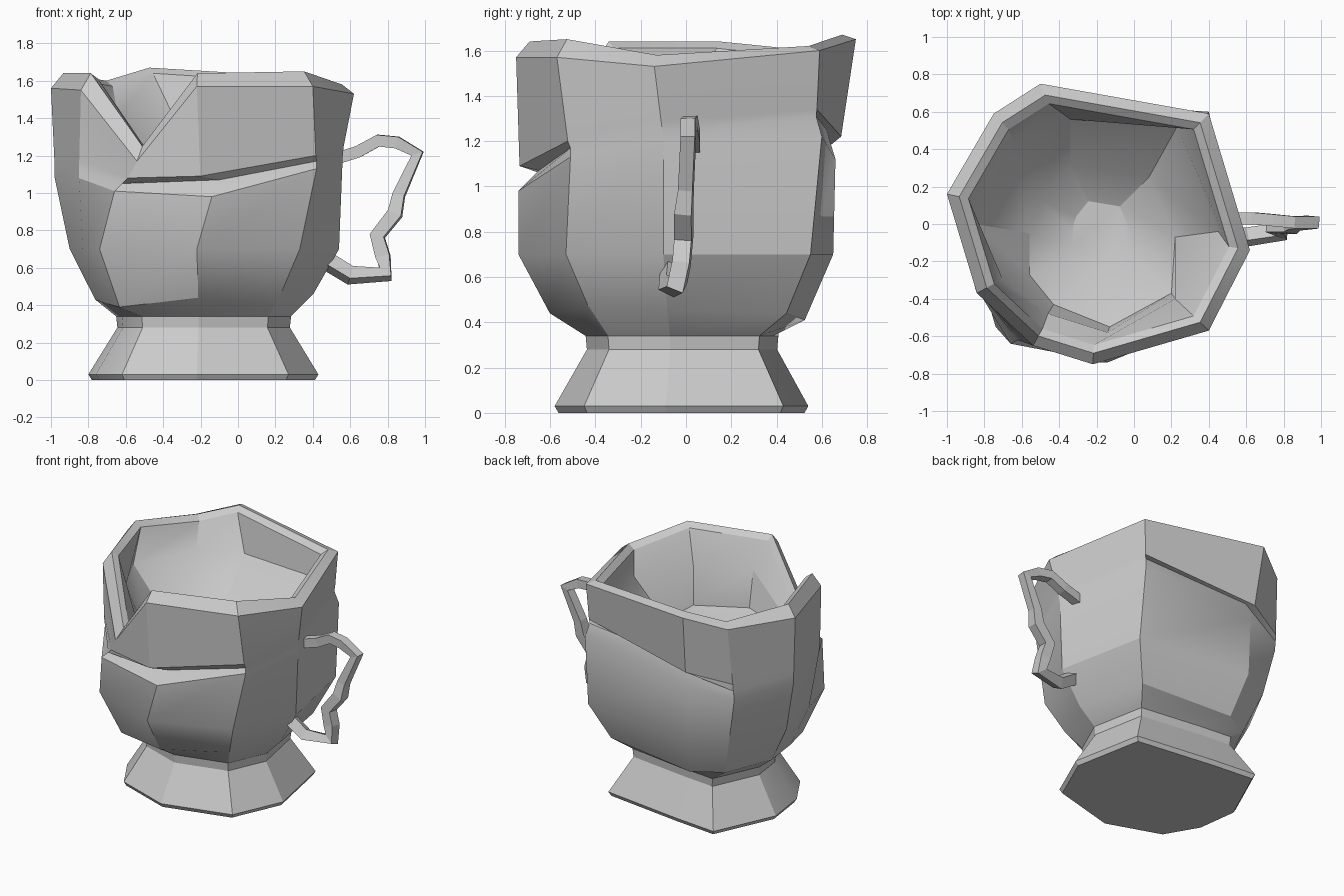
import bpy, bmesh
from mathutils import Vector

if "Cube" in bpy.data.objects:
    bpy.data.objects.remove(bpy.data.objects["Cube"])

CENTRE = Vector((-0.18, -0.01))


def ring(plan, heights, scale=1.0):
    """Scale a plan outline about the cup axis and place it at the given height(s)."""
    zs = heights if isinstance(heights, (list, tuple)) else [heights] * len(plan)
    out = []
    for p, z in zip(plan, zs):
        q = CENTRE + (Vector(p) - CENTRE) * scale
        out.append(Vector((q.x, q.y, z)))
    return out


def loft(name, rings):
    """Skin a stack of rings and cap both ends."""
    bm = bmesh.new()
    rows = [[bm.verts.new(p) for p in r] for r in rings]
    n = len(rows[0])
    for lo, hi in zip(rows, rows[1:]):
        for i in range(n):
            j = (i + 1) % n
            bm.faces.new((lo[i], lo[j], hi[j], hi[i]))
    bm.faces.new(rows[0][::-1])
    bm.faces.new(rows[-1])
    bmesh.ops.recalc_face_normals(bm, faces=bm.faces)
    me = bpy.data.meshes.new(name)
    bm.to_mesh(me)
    bm.free()
    ob = bpy.data.objects.new(name, me)
    bpy.context.collection.objects.link(ob)
    return ob


# Plan outlines, anticlockwise: right, back right, back, back left, left,
# left front, front left, front, front right
foot = [(.43, -.09), (.33, .43), (-.28, .51), (-.60, .54), (-.80, .10),
        (-.76, -.20), (-.62, -.44), (-.22, -.58), (.27, -.45)]
belly = [(.54, -.10), (.41, .55), (-.45, .65), (-.70, .50), (-.90, .12),
         (-.83, -.24), (-.74, -.55), (-.22, -.74), (.33, -.53)]
waist = [(.56, -.10), (.40, .60), (-.46, .66), (-.77, .54), (-.98, .15),
         (-.85, -.33), (-.66, -.64), (-.14, -.74), (.42, -.51)]
fold = [(.565, -.105), (.38, .575), (-.45, .62), (-.77, .55), (-.98, .15),
        (-.85, -.34), (-.62, -.62), (-.10, -.65), (.42, -.51)]
rim = [(.62, -.14), (.40, .59), (-.50, .75), (-.75, .59), (-1.0, .16),
       (-.84, -.37), (-.54, -.65), (-.22, -.75), (.40, -.57)]
inside = [(.45, -.04), (.23, .52), (-.34, .56), (-.64, .43), (-.85, .0),
          (-.70, -.30), (-.46, -.48), (-.14, -.58), (.22, -.40)]
well = [(.22, -.07), (.08, .25), (-.34, .32), (-.50, .12), (-.56, -.05),
        (-.56, -.27), (-.43, -.43), (-.13, -.55), (.20, -.37)]

shoulder_z = [.46, .44, .41, .41, .43, .41, .39, .44, .47]
waist_z = [1.20, 1.22, 1.12, 1.04, 1.08, 1.08, 1.01, .98, 1.13]
fold_z = [1.25, 1.31, 1.25, 1.11, 1.14, 1.13, 1.05, 1.07, 1.17]
lip_z = [1.29, 1.34, 1.22, 1.16, 1.18, 1.17, 1.08, 1.09, 1.20]
lip_out = [.15, .2, .5, .1, .1, .1, .4, .85, .2]
rim_z = [1.53, 1.60, 1.65, 1.57, 1.56, 1.55, 1.17, 1.57, 1.57]
top_z = [1.58, 1.62, 1.67, 1.60, 1.64, 1.64, 1.25, 1.64, 1.65]

# Overhanging lower edge of the slipped upper wall, fading out at the sides
lip = [Vector(f).lerp(Vector(r), t) for f, r, t in zip(fold, rim, lip_out)]

# Cup: foot, neck, belly, folded upper wall, broken rim, then the shallow inside
cup = loft("cup", [
    ring(foot, .0, .97),
    ring(foot, .03),
    ring(foot, .28, .75),
    ring(foot, .34, .76),
    ring(belly, shoulder_z, .81),
    ring(belly, .70),
    ring(waist, waist_z),
    ring(fold, fold_z),
    ring(lip, lip_z),
    ring(rim, rim_z),
    ring(rim, top_z, .92),
    ring(rim, [z - .03 for z in top_z], .86),
    ring(inside, [min(1.40, z - .06) for z in top_z]),
    ring(well, 1.13),
    ring(well, 1.03, .4),
])

# Crooked handle: square tube along a bent path
path = [(.48, .03, 1.17), (.64, .03, 1.22), (.75, .02, 1.28), (.85, .01, 1.27),
        (.96, .01, 1.21), (.86, .00, .99), (.84, -.01, .89), (.745, -.01, .77),
        (.775, -.02, .66), (.79, -.04, .565), (.60, -.07, .56), (.42, -.06, .67)]
cu = bpy.data.curves.new("handle", 'CURVE')
cu.dimensions = '3D'
cu.bevel_depth = .045
cu.bevel_resolution = 0
cu.use_fill_caps = True
sp = cu.splines.new('POLY')
sp.points.add(len(path) - 1)
for i, (pt, co) in enumerate(zip(sp.points, path)):
    pt.co = (*co, 1)
    pt.tilt = .785
    pt.radius = 1.2 if i > 5 else 1.0
handle = bpy.data.objects.new("handle", cu)
bpy.context.collection.objects.link(handle)
bpy.context.view_layer.objects.active = handle
handle.select_set(True)
bpy.ops.object.convert(target='MESH')
handle = bpy.context.object
for p in handle.data.polygons:
    p.use_smooth = False

# Soft dents between the hard facets of the cup
bpy.ops.object.select_all(action='DESELECT')
cup.select_set(True)
bpy.context.view_layer.objects.active = cup
bpy.ops.object.shade_smooth_by_angle(angle=.44)
